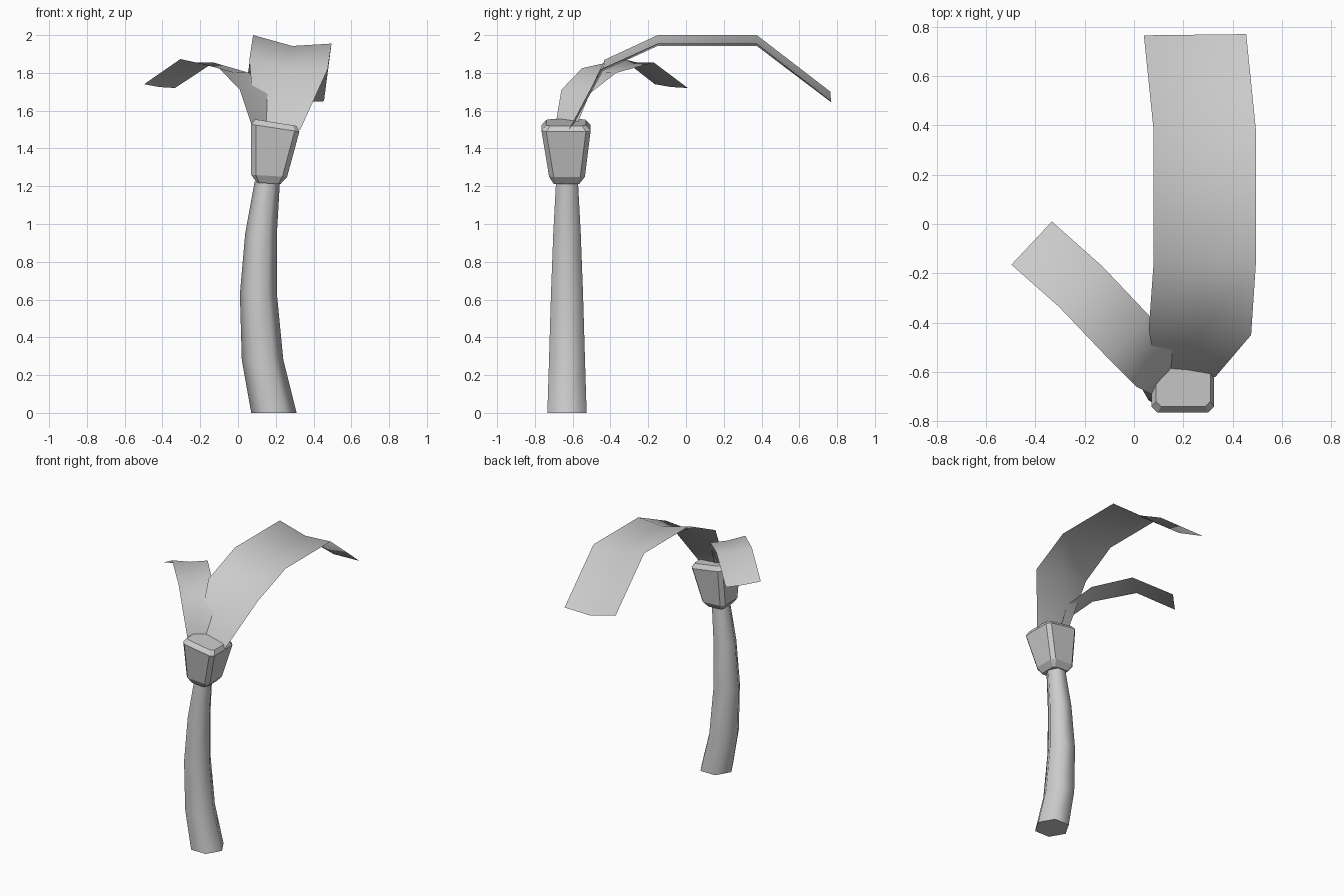
import bpy
import bmesh

cube = bpy.data.objects.get("Cube")
if cube:
    bpy.data.objects.remove(cube, do_unlink=True)

grey = bpy.data.materials.new("plain_grey")
grey.use_nodes = True
GREY = (0.6, 0.6, 0.6, 1)
grey.diffuse_color = GREY
grey.node_tree.nodes["Principled BSDF"].inputs["Base Color"].default_value = GREY


def loft(name, rows, closed, smooth):
    """Bridge rows of points; closed rows form a capped tube, open rows a sheet."""
    bm = bmesh.new()
    rings = [[bm.verts.new(p) for p in row] for row in rows]
    n = len(rings[0])
    for a, b in zip(rings, rings[1:]):
        for i in range(n if closed else n - 1):
            j = (i + 1) % n
            bm.faces.new((a[i], a[j], b[j], b[i])).smooth = smooth
    if closed:
        bm.faces.new(rings[0][::-1])
        bm.faces.new(rings[-1])
        bmesh.ops.recalc_face_normals(bm, faces=bm.faces)
        # keep the end caps crisp
        for e in bm.edges:
            e.smooth = not any(len(f.verts) > 4 for f in e.link_faces)
    mesh = bpy.data.meshes.new(name)
    bm.to_mesh(mesh)
    bm.free()
    mesh.materials.append(grey)
    obj = bpy.data.objects.new(name, mesh)
    bpy.context.collection.objects.link(obj)
    return obj


# Trunk: curved, tapering six-sided tube
HEX = [(1, 0), (.5, .866), (-.5, .866), (-1, 0), (-.5, -.866), (.5, -.866)]
trunk_rings = [(.19, 0, .12), (.13, .28, .11), (.108, .63, .098),
               (.122, .95, .084), (.155, 1.225, .067)]
loft("trunk", [[(x + r * c, -.63 + r * s, z) for c, s in HEX]
               for x, z, r in trunk_rings], True, True)


# Crown: flared block with chamfered corners and a slanted top
def crown_ring(x0, x1, y0, y1, z, cut, slope):
    pts = [(x0 + cut, y0), (x1 - cut, y0), (x1, y0 + cut), (x1, y1 - cut),
           (x1 - cut, y1), (x0 + cut, y1), (x0, y1 - cut), (x0, y0 + cut)]
    mid = (x0 + x1) / 2
    return [(x, y, z - slope * (x - mid)) for x, y in pts]


loft("crown", [
    crown_ring(.10, .225, -.70, -.565, 1.215, .012, .06),
    crown_ring(.07, .26, -.725, -.535, 1.255, .025, .06),
    crown_ring(.07, .325, -.765, -.505, 1.508, .025, .15),
    crown_ring(.09, .31, -.74, -.53, 1.537, .02, .16),
], True, False)


# Fronds: bent sheets with a sagging midrib between two edge lines
def frond(name, left, right, sags):
    rows = []
    for a, b, sag in zip(left, right, sags):
        mid = [(p + q) / 2 for p, q in zip(a, b)]
        mid[2] -= sag
        rows.append([a, mid, b])
    return loft(name, rows, False, True)


frond("large_frond",
      [(.09, -.60, 1.52), (.06, -.43, 1.87), (.08, -.15, 2.0),
       (.08, .375, 2.0), (.04, .765, 1.70)],
      [(.33, -.62, 1.50), (.475, -.45, 1.82), (.495, -.15, 1.955),
       (.495, .375, 1.955), (.455, .77, 1.65)],
      [.01, .035, .035, .035, .03])
frond("small_frond",
      [(.07, -.69, 1.53), (.01, -.66, 1.71), (-.10, -.55, 1.825),
       (-.305, -.335, 1.873), (-.497, -.165, 1.74)],
      [(.165, -.58, 1.52), (.155, -.51, 1.69), (.06, -.37, 1.80),
       (-.13, -.17, 1.855), (-.333, .01, 1.72)],
      [.005, .01, .01, .01, .005])
